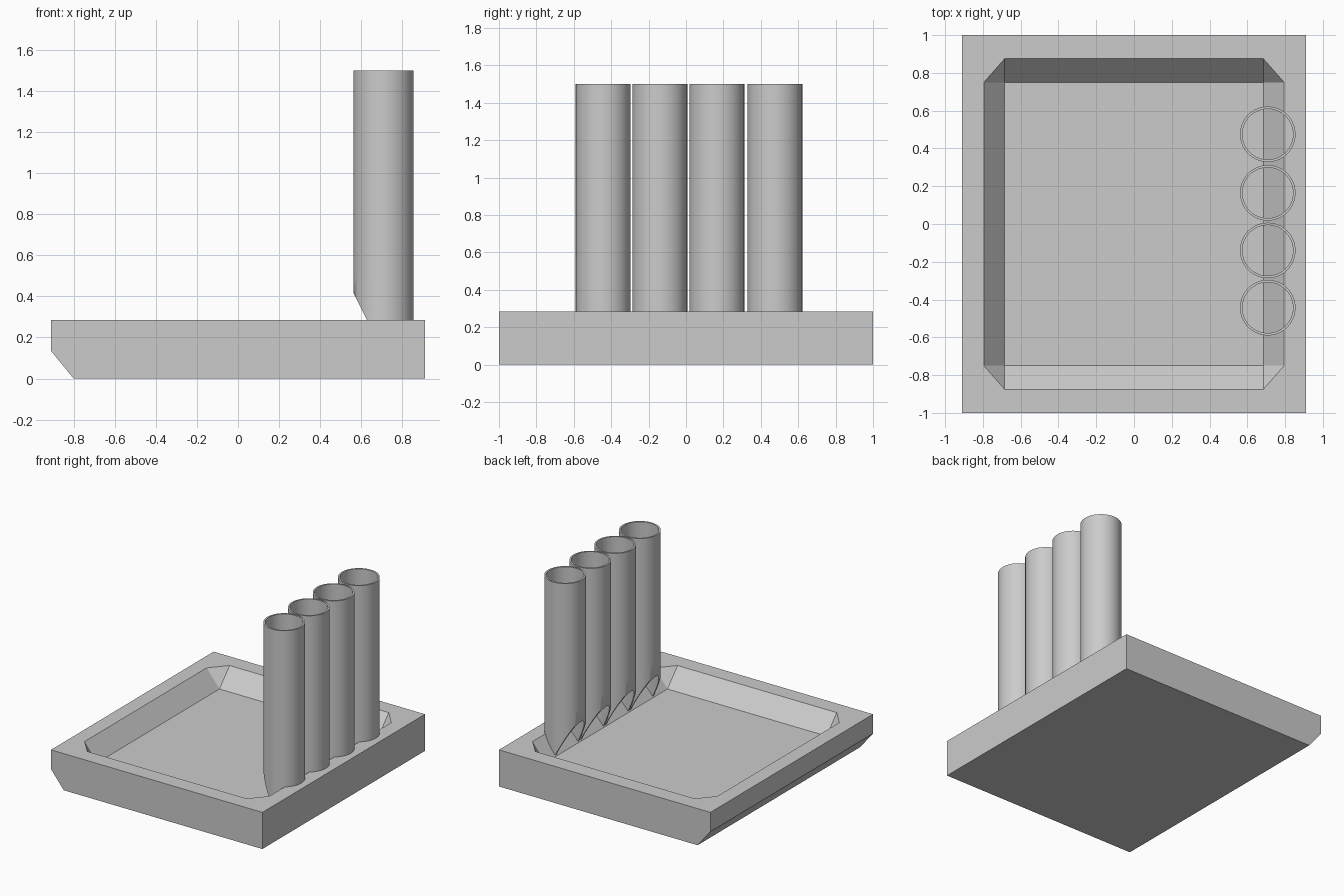
import bpy, bmesh, math

if "Cube" in bpy.data.objects:
    bpy.data.objects.remove(bpy.data.objects["Cube"])

TOP, FLOOR = 0.285, 0.15


def finish(name, bm, smooth=False):
    bmesh.ops.recalc_face_normals(bm, faces=bm.faces)
    mesh = bpy.data.meshes.new(name)
    bm.to_mesh(mesh)
    bm.free()
    ob = bpy.data.objects.new(name, mesh)
    bpy.context.collection.objects.link(ob)
    if smooth:
        bpy.ops.object.select_all(action='DESELECT')
        ob.select_set(True)
        bpy.context.view_layer.objects.active = ob
        bpy.ops.object.shade_smooth_by_angle(angle=math.radians(35))
    return ob


# Tray: solid block with one bevelled lower edge and a sloped recess
def make_tray():
    bm = bmesh.new()
    profile = [(-0.91, TOP), (-0.91, 0.135), (-0.80, 0), (0.91, 0), (0.91, TOP)]
    front = [bm.verts.new((x, -1, z)) for x, z in profile]
    back = [bm.verts.new((x, 1, z)) for x, z in profile]
    bm.faces.new(front)
    bm.faces.new(back[::-1])
    for i in range(4):
        bm.faces.new((front[i], front[i + 1], back[i + 1], back[i]))

    # recess corners, counter-clockwise: incoming, tip and outgoing rim points
    outer = [front[0], front[4], back[4], back[0]]
    corners = []
    for i, (sx, sy) in enumerate([(-1, -1), (1, -1), (1, 1), (-1, 1)]):
        ox, oy, fx, fy = 0.795 * sx, 0.875 * sy, 0.685 * sx, 0.75 * sy
        a = bm.verts.new((ox, fy, TOP))
        c = bm.verts.new((fx, oy, TOP))
        if i % 2:
            a, c = c, a
        b = bm.verts.new((ox, oy, TOP))
        d = bm.verts.new((fx, fy, FLOOR))
        bm.faces.new((a, b, c))
        bm.faces.new((a, c, d))
        corners.append((a, b, c, d))
    for i in range(4):
        a0, b0, c0, d0 = corners[i]
        a1, b1, c1, d1 = corners[(i + 1) % 4]
        bm.faces.new((outer[i], outer[(i + 1) % 4], b1, a1, c0, b0))
        bm.faces.new((c0, a1, d1, d0))
    bm.faces.new([k[3] for k in corners])
    return finish("tray", bm)


# Open tube whose inner-facing foot is cut away at a slant
def make_tube(name, cx, cy, r_out=0.147, r_in=0.134, height=1.5, n=64):
    bm = bmesh.new()

    def ring(r, z=None):
        verts = []
        for i in range(n):
            t = 2 * math.pi * i / n
            x, y = cx + r * math.cos(t), cy + r * math.sin(t)
            foot = max(FLOOR, 0.42 - 2 * (x - 0.56))
            verts.append(bm.verts.new((x, y, foot if z is None else z)))
        return verts

    loops = [ring(r_out), ring(r_out, 0.5), ring(r_out, height),
             ring(r_in, height), ring(r_in, 0.5), ring(r_in)]
    for k in range(6):
        p, q = loops[k], loops[(k + 1) % 6]
        for i in range(n):
            j = (i + 1) % n
            bm.faces.new((p[i], p[j], q[j], q[i]))
    return finish(name, bm, smooth=True)


make_tray()
for i, y in enumerate((-0.443, -0.14, 0.165, 0.475)):
    make_tube(f"tube_{i + 1}", 0.708, y)
